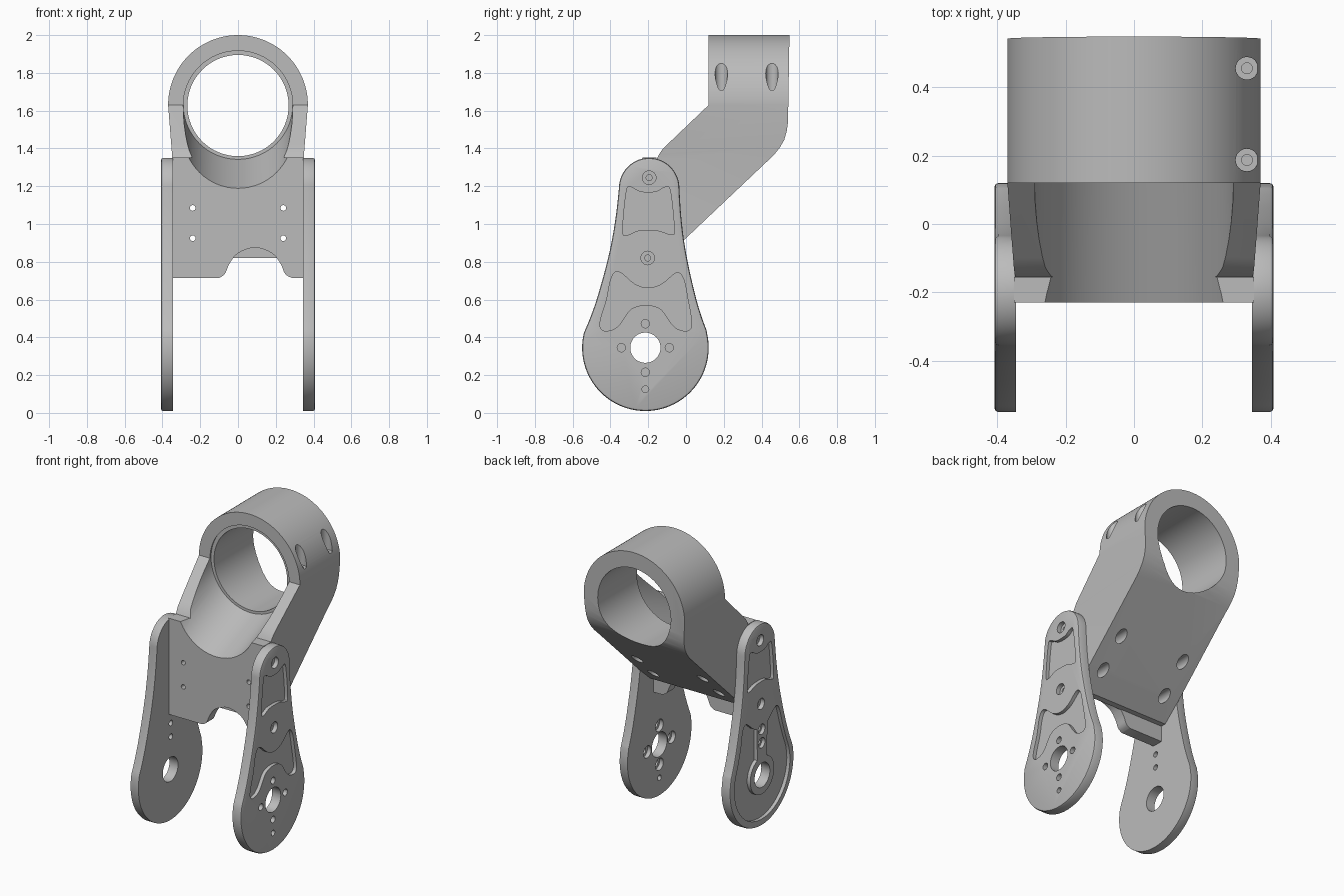
import bpy, bmesh, math
from mathutils import Vector

if "Cube" in bpy.data.objects:
    bpy.data.objects.remove(bpy.data.objects["Cube"])

metal = bpy.data.materials.new("grey_metal")
metal.diffuse_color = (0.5, 0.5, 0.5, 1)
metal.use_nodes = True
metal.node_tree.nodes["Principled BSDF"].inputs["Base Color"].default_value = metal.diffuse_color


def circle(cu, cv, r, n=32, a0=0, a1=360):
    full = abs(a1 - a0) >= 360
    steps = n if full else n - 1
    return [(cu + r * math.cos(math.radians(a0 + (a1 - a0) * i / steps)),
             cv + r * math.sin(math.radians(a0 + (a1 - a0) * i / steps))) for i in range(n)]


def spline(pts, n=5, closed=True):
    """Smooth curve through a few points."""
    out, m = [], len(pts)
    get = (lambda i: Vector(pts[i % m])) if closed else (lambda i: Vector(pts[max(0, min(m - 1, i))]))
    for i in range(m if closed else m - 1):
        a, b, c, d = (get(i + k) for k in (-1, 0, 1, 2))
        for s in range(n):
            t = s / n
            p = 0.5 * (2 * b + (c - a) * t + (2 * a - 5 * b + 4 * c - d) * t * t
                       + (3 * b - a - 3 * c + d) * t ** 3)
            out.append((p.x, p.y))
    return out if closed else out + [tuple(pts[-1])]


def loft(name, axis, rings, bevel=0.0):
    """Solid from two matching rings [(depth, points), (depth, points)]."""
    place = {'X': lambda d, u, v: (d, u, v),
             'Y': lambda d, u, v: (u, d, v),
             'Z': lambda d, u, v: (u, v, d)}[axis]
    bm = bmesh.new()
    a, b = [[bm.verts.new(place(d, u, v)) for u, v in pts] for d, pts in rings]
    n = len(a)
    bm.faces.new(a)
    end = bm.faces.new(b)
    for i in range(n):
        j = (i + 1) % n
        bm.faces.new((a[i], a[j], b[j], b[i]))
    bmesh.ops.recalc_face_normals(bm, faces=bm.faces)
    if bevel:
        bmesh.ops.bevel(bm, geom=list(end.edges), offset=bevel, segments=2,
                        profile=0.5, affect='EDGES')
    mesh = bpy.data.meshes.new(name)
    bm.to_mesh(mesh)
    bm.free()
    obj = bpy.data.objects.new(name, mesh)
    bpy.context.collection.objects.link(obj)
    mesh.materials.append(metal)
    return obj


def prism(name, axis, pts, d0, d1, bevel=0.0):
    return loft(name, axis, [(d0, pts), (d1, pts)], bevel)


def combine(obj, tool, op='DIFFERENCE'):
    mod = obj.modifiers.new("bool", 'BOOLEAN')
    mod.operation, mod.solver, mod.object = op, 'EXACT', tool
    bpy.context.view_layer.objects.active = obj
    bpy.ops.object.modifier_apply(modifier=mod.name)
    bpy.data.objects.remove(tool)


def drill(obj, axis, u, v, r, d0, d1, n=24):
    combine(obj, prism("drill", axis, circle(u, v, r, n), d0, d1))


def finish(obj):
    bpy.ops.object.select_all(action='DESELECT')
    obj.select_set(True)
    bpy.context.view_layer.objects.active = obj
    bpy.ops.object.shade_smooth_by_angle(angle=math.radians(28))


# --- Clamp tube with sloping neck: side profile trimmed by front profile ---
side = [(0.12, 2.02), (0.548, 2.02), (0.54, 1.54), (0.533, 1.49), (0.52, 1.445), (0.497, 1.405),
        (0.465, 1.365), (0.0, 0.925), (-0.12, 0.82), (-0.16, 0.82), (-0.16, 1.335),
        (-0.145, 1.365), (-0.125, 1.395), (-0.1, 1.42), (0.12, 1.63)]
body = prism("clamp_body", 'X', side, -0.5, 0.5)
front = circle(0, 1.63, 0.37, 65, 0, 180) + [(-0.347, 1.34), (-0.347, 0.7), (0.347, 0.7), (0.347, 1.34)]
combine(body, prism("trim", 'Y', front, -0.6, 0.8), 'INTERSECT')

# --- Cross plate between the two arms, with a scalloped lower edge ---
scallop = spline([(-0.1, 0.715), (-0.07, 0.735), (-0.045, 0.79), (0.0, 0.845), (0.09, 0.875),
                  (0.18, 0.845), (0.225, 0.79), (0.25, 0.735), (0.285, 0.715)], 4, False)
plate = [(-0.35, 1.352), (-0.35, 0.715)] + scallop + [(0.35, 0.715), (0.35, 1.352)]
combine(body, prism("cross_plate", 'Y', plate, -0.23, -0.155), 'UNION')

# Sloping open channel, then the straight bore
combine(body, loft("channel", 'Y', [(-0.4, circle(0, 1.407, 0.29, 64)),
                                    (0.132, circle(0, 1.632, 0.29, 64))]))
drill(body, 'Y', 0, 1.627, 0.268, 0.05, 0.8, 64)

# Screw holes through plate, counterbored from the sloping underside
for x in (-0.24, 0.24):
    for z in (0.925, 1.085):
        drill(body, 'Y', x, z, 0.015, -0.4, 0.6, 16)
        drill(body, 'Y', x, z, 0.034, -0.1, 0.6)
# Clamp screw holes down one side of the tube
for y in (0.187, 0.455):
    drill(body, 'Z', 0.33, y, 0.033, 1.71, 2.1)
    drill(body, 'Z', 0.33, y, 0.016, 1.5, 2.1, 16)
finish(body)

# --- Side arms ---
CY, CZ = -0.215, 0.345
widths = [(0.44, 0.321), (0.5, 0.297), (0.6, 0.264), (0.757, 0.223), (0.9, 0.193),
          (1.05, 0.172), (1.19, 0.16)]


def mid(z):
    return CY + 0.02 * min(1, max(0, (z - 0.35) / 0.84))


right = spline([(mid(z) + w, z) for z, w in widths], 4, False)
left = spline([(mid(z) - w, z) for z, w in reversed(widths)], 4, False)
outline = (circle(CY, CZ, 0.335, 60, 163.5, 376.5)[1:-1] + right
           + circle(-0.195, 1.19, 0.16, 32, 0, 180)[1:-1] + left)

upper_pocket = spline([(-0.315, 1.175), (-0.29, 1.195), (-0.24, 1.17), (-0.16, 1.17), (-0.11, 1.195),
                       (-0.083, 1.175), (-0.062, 0.97), (-0.082, 0.945), (-0.15, 0.965),
                       (-0.25, 0.965), (-0.31, 0.942), (-0.335, 0.965)])
arm_top = [(-0.01, 0.7), (-0.035, 0.74), (-0.065, 0.733), (-0.13, 0.68), (-0.2, 0.66),
           (-0.27, 0.68), (-0.34, 0.738), (-0.375, 0.745), (-0.4, 0.7)]
lower_pocket = spline([(0.03, 0.48), (0.01, 0.6)] + arm_top
                      + [(-0.42, 0.6), (-0.455, 0.48), (-0.44, 0.437), (-0.39, 0.44), (-0.35, 0.47),
                         (-0.29, 0.55), (-0.21, 0.57), (-0.135, 0.55), (-0.075, 0.47),
                         (-0.035, 0.44), (0.015, 0.437)])
recess = circle(CY, CZ, 0.29, 44, 160, 380) + spline(
    [(0.037, 0.5), (0.008, 0.6)] + arm_top + [(-0.43, 0.6), (-0.465, 0.5)], 4, False)

INNER, OUTER, FLOOR = 0.345, 0.408, 0.385
for s, name in ((1, "right_arm"), (-1, "left_arm")):
    arm = prism(name, 'X', outline, s * INNER, s * OUTER, 0.012)
    combine(arm, prism("pocket", 'X', upper_pocket, s * FLOOR, s * 0.5))
    if s > 0:
        combine(arm, prism("pocket", 'X', lower_pocket, FLOOR, 0.5))
        # Hub screw holes, counterbored on the inside
        for y, z in ((-0.342, CZ), (-0.088, CZ), (CY, 0.472), (CY, 0.215)):
            drill(arm, 'X', y, z, 0.022, 0.2, 0.5)
            drill(arm, 'X', y, z, 0.04, 0.2, 0.372)
        drill(arm, 'X', CY, 0.125, 0.018, 0.2, 0.5)
    else:
        # Recess around a raised keyhole-shaped boss
        cut = prism("recess", 'X', recess, -FLOOR, -0.5)
        drill(cut, 'X', CY, CZ, 0.125, -0.3, -0.6, 48)
        column = [(CY - 0.05, 0.4), (CY + 0.05, 0.4), (CY + 0.055, 0.75), (CY - 0.055, 0.75)]
        combine(cut, prism("column", 'X', column, -0.3, -0.6))
        combine(arm, cut)
        for z in (0.56, 0.65):
            drill(arm, 'X', -0.21, z, 0.018, -0.2, -0.5)
            drill(arm, 'X', -0.21, z, 0.034, -0.385, -0.5)
    # Axle hole and counterbored mounting screws
    drill(arm, 'X', CY, CZ, 0.08, s * 0.2, s * 0.5, 48)
    for y, z in ((-0.195, 1.245), (-0.203, 0.82)):
        drill(arm, 'X', y, z, 0.016, s * 0.2, s * 0.5, 16)
        drill(arm, 'X', y, z, 0.036, s * 0.38, s * 0.5)
    finish(arm)
